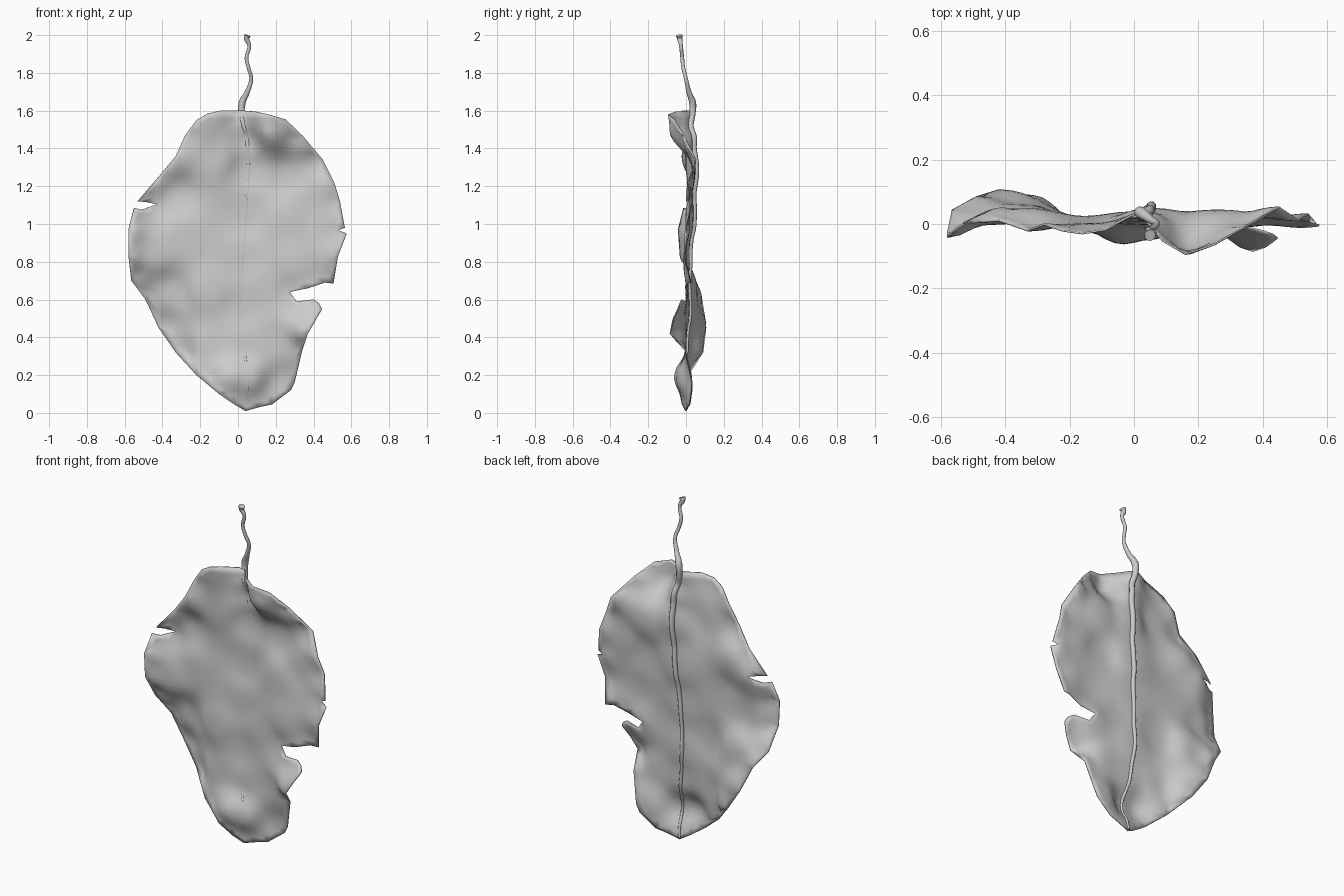
import bpy
from mathutils import Vector, Matrix, geometry

if "Cube" in bpy.data.objects:
    bpy.data.objects.remove(bpy.data.objects["Cube"])

# Leaf outline as (x, z, y), y being the curl of the rim
right_rim = [
    (.04, .01, 0), (.11, .03, .01), (.18, .045, .02), (.28, .12, .03), (.30, .16, .03),
    (.34, .33, 0), (.37, .42, -.085), (.41, .49, -.07), (.445, .55, -.045), (.43, .58, -.03),
    (.40, .60, -.02), (.31, .59, .0), (.275, .64, .01), (.37, .66, .0), (.46, .69, .01),
    (.505, .685, .03), (.53, .83, -.01), (.575, .95, -.01), (.53, .967, .02), (.565, .98, 0),
    (.54, 1.12, .03), (.51, 1.22, .01), (.45, 1.34, .05), (.34, 1.47, -.01), (.25, 1.555, -.06),
    (.16, 1.58, -.095), (.09, 1.595, -.06), (.03, 1.60, .02)]
left_rim = [
    (-.01, 1.60, .03), (-.09, 1.60, -.02), (-.16, 1.585, -.03), (-.22, 1.55, -.02),
    (-.28, 1.47, .0), (-.33, 1.36, -.02), (-.42, 1.25, .01), (-.53, 1.12, 0),
    (-.49, 1.117, .02), (-.43, 1.105, .05), (-.47, 1.09, .04), (-.51, 1.075, .01),
    (-.55, 1.085, -.02), (-.58, .97, -.04), (-.58, .83, -.03), (-.565, .70, .04),
    (-.49, .60, .08), (-.42, .45, .10), (-.33, .32, .085), (-.22, .20, .01),
    (-.10, .10, -.03), (-.02, .045, -.02)]
rib = [
    (.04, .02, 0), (.055, .17, -.045), (.03, .35, 0), (.01, .55, .015), (.02, .80, .015),
    (.04, 1.05, .035), (.055, 1.30, .045), (.05, 1.45, .035), (.02, 1.58, .03)]
inner = [
    (-.34, 1.17, .045), (-.3, .95, .01), (-.45, .85, .0), (-.15, .65, 0), (-.12, 1.35, 0),
    (-.36, .63, .055), (-.15, .35, .01), (-.03, .18, -.06), (.16, 1.50, -.085), (.26, 1.27, .04),
    (.25, 1.02, 0), (.4, 1.1, .02), (.3, .78, -.01), (.2, .38, .0), (.22, .15, .03), (.15, .7, 0)]
rim = right_rim + left_rim
samples = rim + rib + inner


def curl(x, z):
    """Smooth y of the blade: a locally weighted plane fit to the samples."""
    m = Matrix.Diagonal((1e-3, .5, .5))
    b = Vector((0, 0, 0))
    for sx, sz, sy in samples:
        dx, dz = sx - x, sz - z
        w = 1 / (dx * dx + dz * dz + .002) ** 2 / 1000
        row = (1, dx, dz)
        for i in range(3):
            b[i] += w * row[i] * sy
            for j in range(3):
                m[i][j] += w * row[i] * row[j]
    return (m.inverted() @ b).x * 1.05


# Blade: grid points triangulated inside the outline, then crumpled
pts = [Vector((x, z)) for x, z, y in rim]
n = len(pts)
edges = [(i, (i + 1) % n) for i in range(n)]


def clear_of_rim(p):
    for a, b in edges:
        q, t = geometry.intersect_point_line(p, pts[a], pts[b])
        q = pts[a].lerp(pts[b], min(1, max(0, t)))
        if (p - q).length < .012:
            return False
    return True


grid = [Vector((-.6 + .03 * i + .015 * (j % 2), .03 * j)) for i in range(41) for j in range(55)]
grid = [p for p in grid if clear_of_rim(p)]
verts, _, faces, *_ = geometry.delaunay_2d_cdt(pts + grid, edges, [], 1, 1e-5)
mesh = bpy.data.meshes.new("leaf_blade")
mesh.from_pydata([(v.x, curl(v.x, v.y), v.y) for v in verts], [], faces)
mesh.shade_smooth()
blade = bpy.data.objects.new("leaf_blade", mesh)
bpy.context.collection.objects.link(blade)
solid = blade.modifiers.new("thickness", "SOLIDIFY")
solid.thickness = .006
solid.offset = 0


def tube(name, points):
    """Tapered round tube through (x, y, z, radius) points."""
    cu = bpy.data.curves.new(name, "CURVE")
    cu.dimensions = "3D"
    cu.bevel_depth = 1
    cu.bevel_resolution = 3
    cu.resolution_u = 6
    cu.use_fill_caps = True
    sp = cu.splines.new("BEZIER")
    sp.bezier_points.add(len(points) - 1)
    for bp, (x, y, z, r) in zip(sp.bezier_points, points):
        bp.co = (x, y, z)
        bp.radius = r
        bp.handle_left_type = bp.handle_right_type = "AUTO"
    ob = bpy.data.objects.new(name, cu)
    bpy.context.collection.objects.link(ob)
    bpy.ops.object.select_all(action="DESELECT")
    ob.select_set(True)
    bpy.context.view_layer.objects.active = ob
    bpy.ops.object.convert(target="MESH")
    bpy.ops.object.shade_smooth_by_angle(angle=1.2)


def rib_x(z):
    """x of the midrib at height z."""
    for (x0, z0, _), (x1, z1, _) in zip(rib, rib[1:]):
        if z <= z1:
            return x0 + (x1 - x0) * (z - z0) / (z1 - z0)
    return rib[-1][0]


# Midrib, standing out slightly at the back, running on into the wavy stem
path = []
for k in range(27):
    z = .02 + .06 * k
    r = .007 + .006 * z
    path.append((rib_x(z), curl(rib_x(z), z) + r * .6, z, r))
path += [(.022, .035, 1.64, .019), (.05, .015, 1.70, .013), (.07, 0, 1.77, .010),
         (.055, -.015, 1.83, .010), (.045, -.02, 1.88, .010), (.06, -.027, 1.945, .010),
         (.045, -.033, 1.985, .015), (.05, -.035, 1.998, .018)]
tube("midrib_and_stem", path)
